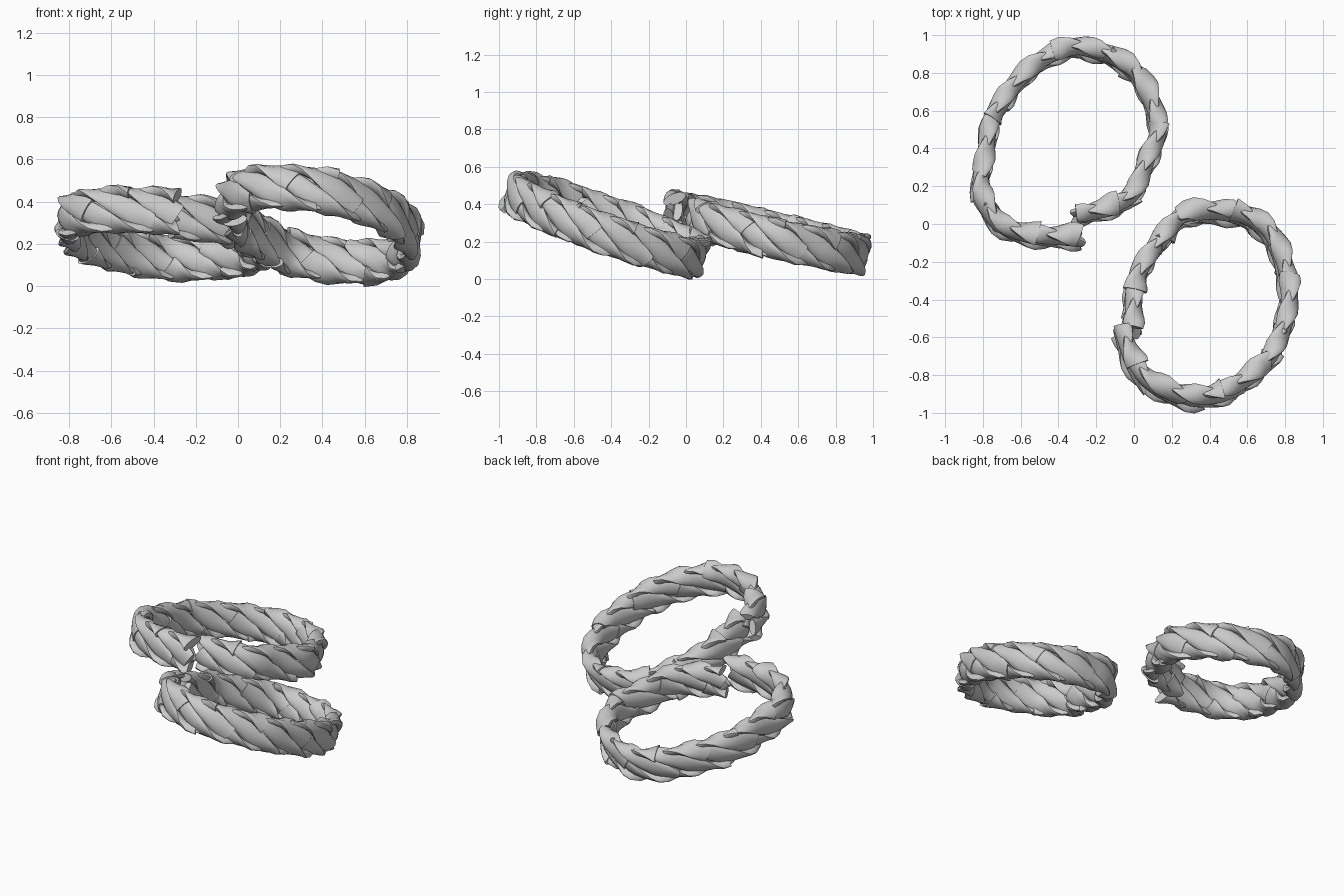
import bpy, bmesh, math, random
from mathutils import Vector

if "Cube" in bpy.data.objects:
    bpy.data.objects.remove(bpy.data.objects["Cube"], do_unlink=True)
random.seed(4)

grey = bpy.data.materials.new("light_grey")
grey.use_nodes = True
colour = (0.6, 0.6, 0.6, 1)
grey.diffuse_color = colour
grey.node_tree.nodes["Principled BSDF"].inputs["Base Color"].default_value = colour

STRANDS, PITCH, PIECE = 4, 0.75, 0.4
CORE_WIDE, CORE_HIGH = 0.019, 0.083
RIBBON_WIDE, RIBBON_THICK = 0.056, 0.024
ROWS, SIDES = 11, 12


def smooth_path(points, steps=16):
    """Catmull-Rom curve through open points."""
    ends = [2 * points[0] - points[1]] + points + [2 * points[-1] - points[-2]]
    out = []
    for a, b, c, d in zip(ends, ends[1:], ends[2:], ends[3:]):
        for i in range(steps):
            t = i / steps
            out.append(0.5 * (2 * b + (c - a) * t + (2 * a - 5 * b + 4 * c - d) * t ** 2
                              + (3 * b - a - 3 * c + d) * t ** 3))
    return out + [points[-1]]


def sampler(path):
    """Position and direction by distance along the path."""
    dist = [0]
    for a, b in zip(path, path[1:]):
        dist.append(dist[-1] + (b - a).length)

    def at(s):
        i = 0
        while i < len(path) - 2 and dist[i + 1] < s:
            i += 1
        step = path[i + 1] - path[i]
        f = (s - dist[i]) / (dist[i + 1] - dist[i])
        return path[i] + step * f, step.normalized()
    return at, dist[-1]


def add_ribbon(bm, at, up, start, end, phase):
    """One leaf-like strand, wound round the flattened core and flared at its far end."""

    def wound(s):
        pos, tangent = at(s)
        outward = tangent.cross(up).normalized()
        angle = phase - math.tau * s / PITCH
        c, n = math.cos(angle), math.sin(angle)
        return (pos + outward * CORE_WIDE * c + up * CORE_HIGH * n,
                (outward * 1.6 * c + up * n).normalized())

    flare = random.uniform(0.2, 0.36)
    rings = []
    for r in range(ROWS):
        f = r / (ROWS - 1)
        s = start + (end - start) * f
        pos, normal = wound(s)
        along = wound(s + 0.01)[0] - wound(s - 0.01)[0]
        side = along.cross(normal).normalized()
        size = 0.86 + flare * f
        ring = []
        for k in range(SIDES):
            a = math.tau * k / SIDES
            ring.append(bm.verts.new(pos + side * RIBBON_WIDE * size * math.cos(a)
                                     + normal * RIBBON_THICK * size * math.sin(a)))
        rings.append(ring)
    for a, b in zip(rings, rings[1:]):
        for k in range(SIDES):
            n = (k + 1) % SIDES
            bm.faces.new((a[k], a[n], b[n], b[k]))
    # Blunt ends
    bm.faces.new(rings[0])
    bm.faces.new(rings[-1])


def rope_ring(name, outline, centre, slope):
    """Tilted ring of twisted strands, each made of overlapping ribbons."""
    cx, cy, cz = centre
    path = smooth_path([Vector((x, y, cz + slope[0] * (x - cx) + slope[1] * (y - cy)))
                        for x, y in outline])
    up = Vector((-slope[0], -slope[1], 1)).normalized()
    at, total = sampler(path)
    bm = bmesh.new()
    for strand in range(STRANDS):
        phase = math.tau * strand / STRANDS
        start = -PIECE * strand / STRANDS
        while start < total - 0.05:
            add_ribbon(bm, at, up, max(start, 0), min(start + PIECE + 0.03, total), phase)
            start += PIECE
    bmesh.ops.recalc_face_normals(bm, faces=bm.faces)
    mesh = bpy.data.meshes.new(name)
    bm.to_mesh(mesh)
    bm.free()
    mesh.materials.append(grey)
    obj = bpy.data.objects.new(name, mesh)
    bpy.context.collection.objects.link(obj)
    bpy.ops.object.select_all(action="DESELECT")
    obj.select_set(True)
    bpy.context.view_layer.objects.active = obj
    bpy.ops.object.shade_smooth_by_angle(angle=math.radians(40))


# Outlines run anticlockwise from one loose end to the other
rope_ring("back_rope_ring",
          [(-.31, .04), (-.12, .09), (0, .17), (.06, .32), (.13, .5), (.08, .68), (0, .81),
           (-.15, .9), (-.34, .93), (-.55, .82), (-.74, .58), (-.79, .35), (-.81, .18),
           (-.72, .01), (-.55, -.06), (-.29, -.07)],
          (-.35, .43, .245), (-.04, -.22))
rope_ring("front_rope_ring",
          [(-.07, -.56), (0, -.74), (.1, -.85), (.3, -.92), (.48, -.89), (.68, -.75), (.77, -.6),
           (.82, -.4), (.79, -.2), (.7, -.03), (.55, .05), (.38, .06), (.24, .03),
           (.1, -.14), (.01, -.3), (-.01, -.57)],
          (.38, -.45, .30), (-.12, -.33))
